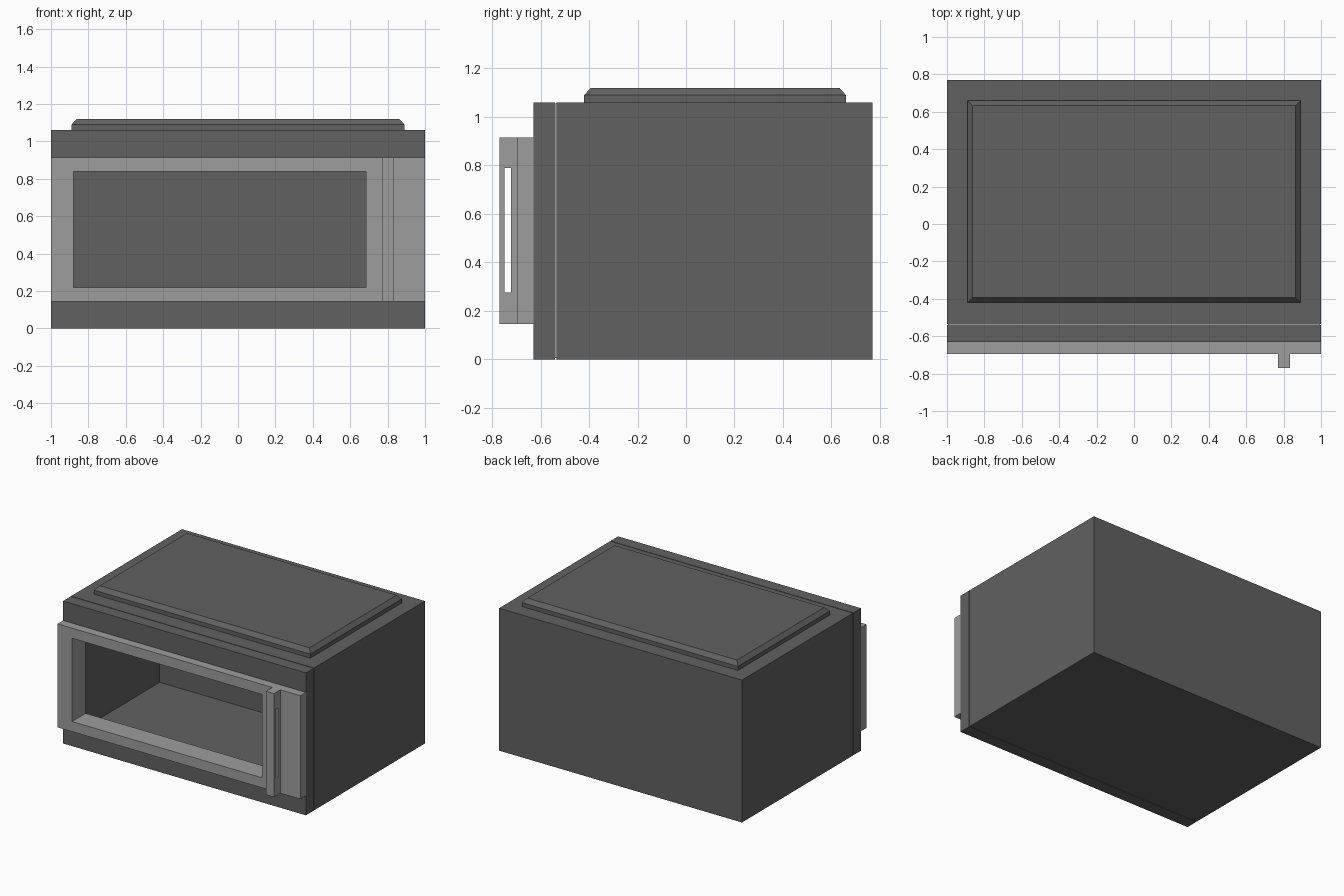
import bpy
import bmesh

if "Cube" in bpy.data.objects:
    bpy.data.objects.remove(bpy.data.objects["Cube"], do_unlink=True)


def material(name, value):
    mat = bpy.data.materials.new(name)
    mat.use_nodes = True
    color = (value, value, value, 1)
    mat.diffuse_color = color
    mat.node_tree.nodes["Principled BSDF"].inputs["Base Color"].default_value = color
    return mat


dark = material("dark grey", 0.12)
light = material("light grey", 0.34)


def finish(name, bm, mat):
    bmesh.ops.recalc_face_normals(bm, faces=bm.faces)
    mesh = bpy.data.meshes.new(name)
    bm.to_mesh(mesh)
    bm.free()
    mesh.materials.append(mat)
    obj = bpy.data.objects.new(name, mesh)
    bpy.context.collection.objects.link(obj)
    return obj


def rect_xz(x0, x1, z0, z1):
    return [(x0, z0), (x1, z0), (x1, z1), (x0, z1)]


def frame(name, outer, inner, y0, y1, mat, pocket=None, side_on=False):
    """Rectangular frame extruded along y; with pocket, a recess ending at that y."""
    bm = bmesh.new()

    def loop(rect, y):
        return [bm.verts.new((y, a, b) if side_on else (a, y, b)) for a, b in rect]

    of, ob = loop(outer, y0), loop(outer, y1)
    nf, nb = loop(inner, y0), loop(inner, y1 if pocket is None else pocket)
    pairs = [(of, ob), (nf, nb), (of, nf)]
    if pocket is None:
        pairs.append((ob, nb))
    else:
        bm.faces.new(ob)
        bm.faces.new(nb)
    for a, b in pairs:
        for i in range(4):
            j = (i + 1) % 4
            bm.faces.new((a[i], a[j], b[j], b[i]))
    return finish(name, bm, mat)


shell = rect_xz(-1, 1, 0, 1.06)
window = rect_xz(-0.88, 0.685, 0.22, 0.84)

# Hollow oven body and its separate front section
frame("oven_body", shell, rect_xz(-0.89, 0.89, 0.11, 0.95), -0.535, 0.77, dark, pocket=0.35)
frame("front_section", shell, rect_xz(-0.885, 0.69, 0.215, 0.845), -0.63, -0.54, dark)

# Light lining of the opening, and the plate in the seam behind the front section
frame("opening_lining", rect_xz(-0.885, 0.69, 0.215, 0.845), window, -0.63, -0.54, light)
frame("seam_plate", rect_xz(-0.995, 0.995, 0.005, 1.055), window, -0.54, -0.535, light)

# Door frame with window opening
frame("door_frame", rect_xz(-1, 1, 0.145, 0.915), window, -0.695, -0.63, light)

# Upright handle with a slot running sideways through it
frame("door_handle", rect_xz(-0.77, -0.695, 0.145, 0.915),
      rect_xz(-0.748, -0.722, 0.275, 0.79), 0.77, 0.835, light, side_on=True)

# Raised top panel with chamfered rim
bm = bmesh.new()
levels = [(0, 1.06), (0, 1.09), (0.027, 1.12)]
rings = [[bm.verts.new((x, y, z)) for x, y in
          rect_xz(-0.89 + d, 0.89 - d, -0.42 + d, 0.66 - d)] for d, z in levels]
for a, b in zip(rings, rings[1:]):
    for i in range(4):
        j = (i + 1) % 4
        bm.faces.new((a[i], a[j], b[j], b[i]))
bm.faces.new(rings[0])
bm.faces.new(rings[-1])
finish("top_panel", bm, dark)
